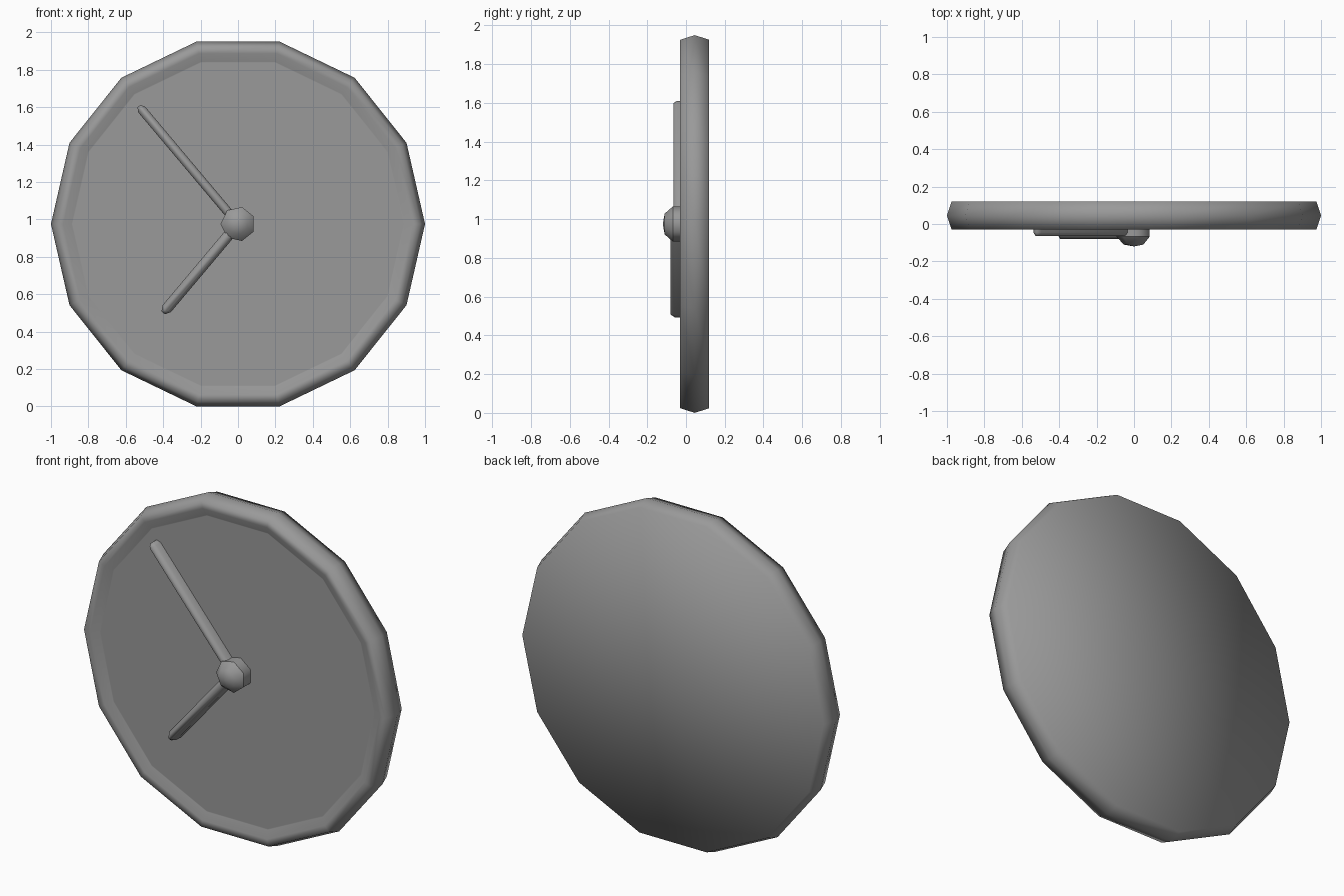
import bpy, bmesh, math
from mathutils import Vector

cube = bpy.data.objects.get("Cube")
if cube:
    bpy.data.objects.remove(cube)

CZ = 0.975        # height of the clock's centre
FACE_Y = -0.006   # depth of the recessed dial
CAP_Y = -0.068    # where the hub's shaft meets its domed cap

grey = bpy.data.materials.new("plain_grey")
grey.use_nodes = True
colour = (0.32, 0.32, 0.32, 1)
grey.diffuse_color = colour
grey.node_tree.nodes["Principled BSDF"].inputs["Base Color"].default_value = colour


def finish(name, bm):
    bmesh.ops.recalc_face_normals(bm, faces=bm.faces)
    mesh = bpy.data.meshes.new(name)
    bm.to_mesh(mesh)
    bm.free()
    mesh.materials.append(grey)
    obj = bpy.data.objects.new(name, mesh)
    bpy.context.collection.objects.link(obj)
    bpy.ops.object.select_all(action='DESELECT')
    obj.select_set(True)
    bpy.context.view_layer.objects.active = obj
    bpy.ops.object.shade_smooth_by_angle(angle=math.radians(80))


def lathe(name, profile, sides):
    """Spin (radius, y) points round the clock's axis, starting at -x."""
    bm = bmesh.new()
    rings = []
    for r, y in profile:
        if r == 0:
            rings.append([bm.verts.new((0, y, CZ))] * sides)
            continue
        turns = [math.pi + math.tau * i / sides for i in range(sides)]
        rings.append([bm.verts.new((r * math.cos(a), y, CZ + r * math.sin(a))) for a in turns])
    for a, b in zip(rings, rings[1:]):
        for i in range(sides):
            j = (i + 1) % sides
            bm.faces.new(list(dict.fromkeys((a[i], a[j], b[j], b[i]))))
    finish(name, bm)


def hand(name, tip_x, tip_z, half, front):
    """Thin bar from the centre to a tip, with rounded end and bevelled front."""
    tip = Vector((tip_x, 0, tip_z - CZ))
    along = tip.normalized()
    side = Vector((-along.z, 0, along.x))
    length = tip.length

    def outline(w, end, y):
        points = [(0, -w), (end - w, -w), (end, -w * 0.4),
                  (end, w * 0.4), (end - w, w), (0, w)]
        return [bm.verts.new(along * u + side * v + Vector((0, y, CZ))) for u, v in points]

    bm = bmesh.new()
    back = outline(half, length, FACE_Y + 0.01)
    edge = outline(half, length, front + half * 0.8)
    top = outline(half * 0.45, length - half * 0.5, front)
    for a, b in ((back, edge), (edge, top)):
        for i in range(len(a)):
            j = (i + 1) % len(a)
            bm.faces.new((a[i], a[j], b[j], b[i]))
    bm.faces.new(back)
    bm.faces.new(top)
    finish(name, bm)


# Case: flat back, ridged rim and shallow recessed dial in one closed turn
lathe("case", [(0, 0.12), (0.975, 0.12), (1, 0.045), (0.975, -0.03), (0.935, -0.03),
               (0.89, FACE_Y), (0.885, FACE_Y), (0, FACE_Y)], 14)

# Hands
hand("minute_hand", -0.53, 1.605, 0.024, -0.065)
hand("hour_hand", -0.40, 0.50, 0.029, -0.08)

# Centre hub: straight shaft and domed cap
lathe("hub_shaft", [(0, FACE_Y + 0.01), (0.093, FACE_Y + 0.01), (0.093, CAP_Y), (0, CAP_Y)], 7)
lathe("hub_cap", [(0, CAP_Y), (0.093, CAP_Y), (0.055, -0.11), (0, -0.12)], 7)
